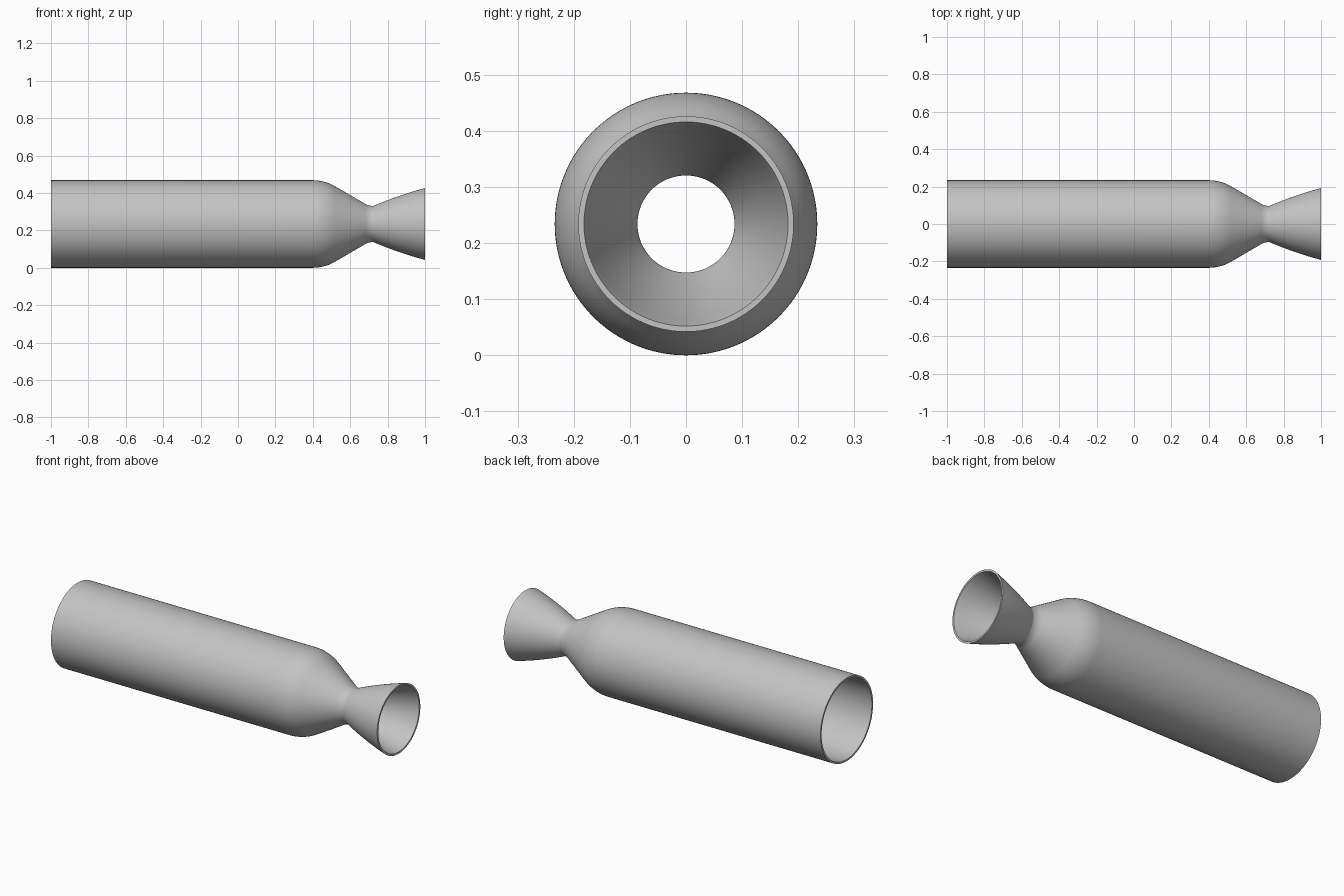
import bpy, bmesh
from math import sin, cos, tan, pi, radians
from mathutils import Vector

cube = bpy.data.objects.get("Cube")
if cube:
    bpy.data.objects.remove(cube, do_unlink=True)

RADIUS = 0.234      # chamber outer radius
WALL = 0.0105       # wall thickness
SEGMENTS = 128
CONE = radians(30)  # converging half angle
FLARE = radians(23) # angle where the bell starts
THROAT_X, THROAT_R = 0.72, 0.097
EXIT = Vector((1, 0.192))


def arc(cx, cy, r, start, end, steps):
    """Arc points; angles are measured from the +r direction towards +x."""
    return [Vector((cx + r * sin(start + (end - start) * i / steps),
                    cy + r * cos(start + (end - start) * i / steps)))
            for i in range(steps + 1)]


# Outer profile as (x, radius): chamber, shoulder, cone, throat, bell
outer = [Vector((-1, RADIUS))]
outer += arc(0.4, 0, RADIUS, 0, CONE, 12)
outer += arc(THROAT_X, THROAT_R + 0.078, 0.078, pi + CONE, pi, 8)
outer += arc(THROAT_X, THROAT_R + 0.025, 0.025, pi, pi - FLARE, 5)[1:]
a = outer[-1]
mid_x = (a.x + EXIT.x) / 2
ctrl = Vector((mid_x, a.y + (mid_x - a.x) * tan(FLARE)))
for i in range(1, 17):
    t = i / 16
    outer.append(a * (1 - t) ** 2 + ctrl * 2 * t * (1 - t) + EXIT * t * t)

# Inner profile: the outer one moved inwards by the wall thickness
inner = []
for i, p in enumerate(outer):
    d = (outer[min(i + 1, len(outer) - 1)] - outer[max(i - 1, 0)]).normalized()
    q = p + Vector((d.y, -d.x)) * WALL
    inner.append(Vector((max(-1, min(1, q.x)), q.y)))
inner[0].x, inner[-1].x = -1, 1

# Revolve the closed wall section around the x axis
section = outer + inner[::-1]
bm = bmesh.new()
rings = []
for s in range(SEGMENTS):
    ang = 2 * pi * s / SEGMENTS
    rings.append([bm.verts.new((p.x, p.y * sin(ang), RADIUS + p.y * cos(ang)))
                  for p in section])
n = len(section)
for s in range(SEGMENTS):
    r0, r1 = rings[s], rings[(s + 1) % SEGMENTS]
    for i in range(n):
        j = (i + 1) % n
        bm.faces.new((r0[i], r0[j], r1[j], r1[i]))
bmesh.ops.recalc_face_normals(bm, faces=bm.faces)
mesh = bpy.data.meshes.new("chamber_and_nozzle")
bm.to_mesh(mesh)
bm.free()
body = bpy.data.objects.new("chamber_and_nozzle", mesh)
bpy.context.collection.objects.link(body)

# Plain grey metal
grey = bpy.data.materials.new("light_grey")
grey.use_nodes = True
colour = (0.55, 0.55, 0.55, 1)
grey.diffuse_color = colour
grey.node_tree.nodes["Principled BSDF"].inputs["Base Color"].default_value = colour
mesh.materials.append(grey)

bpy.ops.object.select_all(action="DESELECT")
body.select_set(True)
bpy.context.view_layer.objects.active = body
bpy.ops.object.shade_smooth_by_angle(angle=radians(30))
